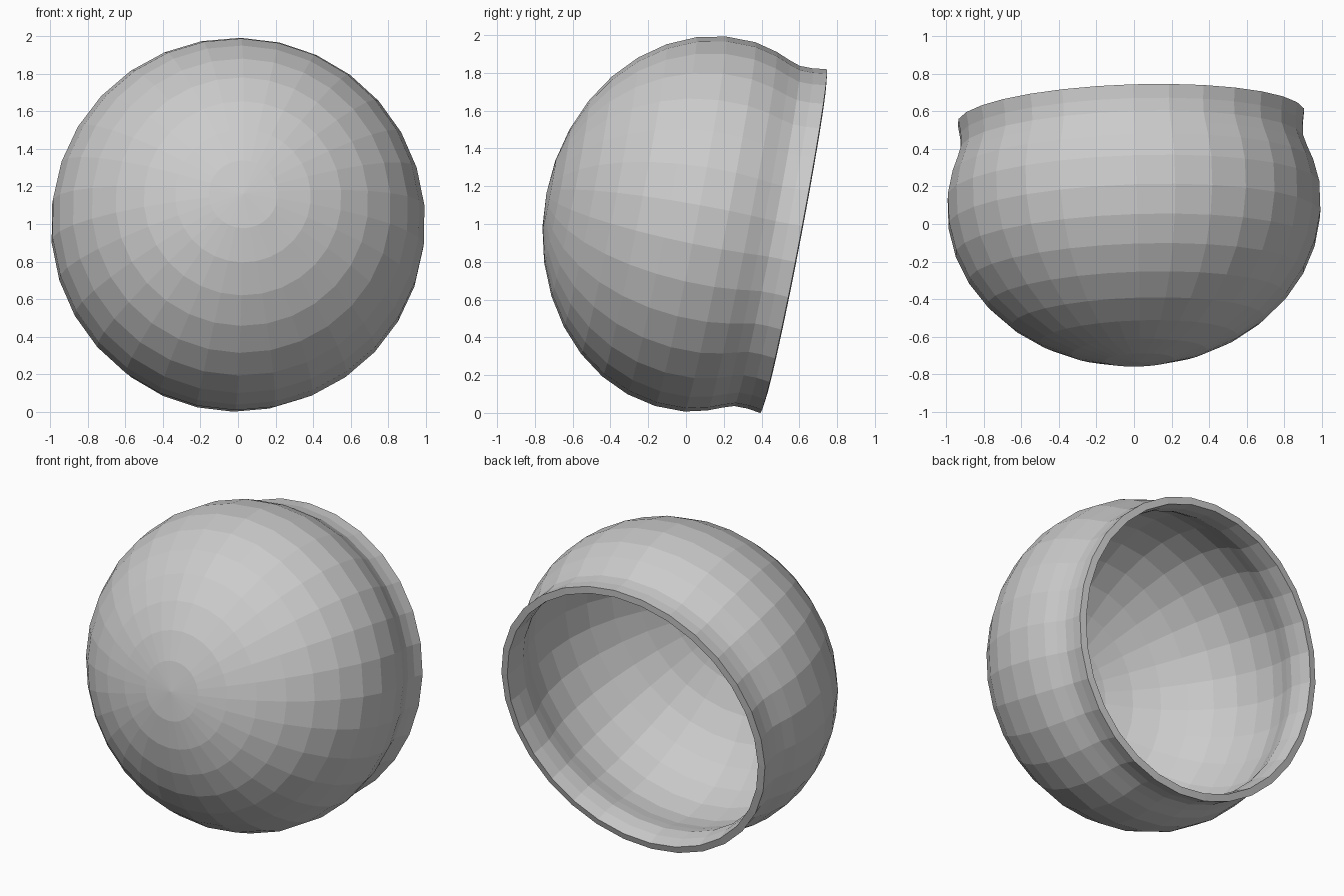
import bpy, bmesh, math
from mathutils import Matrix, Vector

cube = bpy.data.objects.get("Cube")
if cube:
    bpy.data.objects.remove(cube, do_unlink=True)

SEGMENTS = 30
DEPTH = 0.855      # closed end, measured from the widest ring
STEP = 10.6        # degrees between dome rings

grey = bpy.data.materials.new("plain grey")
grey.use_nodes = True
colour = (0.6, 0.6, 0.6, 1)
grey.diffuse_color = colour
grey.node_tree.nodes["Principled BSDF"].inputs["Base Color"].default_value = colour

# Profile as (radius, distance along axis): flattened dome, then neck and lip
profile = [(math.sin(math.radians(STEP * i)), -DEPTH * math.cos(math.radians(STEP * i)))
           for i in range(10)]
profile += [(0.967, 0.20), (0.937, 0.275), (0.917, 0.335), (0.917, 0.405), (0.927, 0.478)]

# Revolve the profile around z
bm = bmesh.new()
verts = [bm.verts.new((r, 0, a)) for r, a in profile]
edges = [bm.edges.new(pair) for pair in zip(verts, verts[1:])]
bmesh.ops.spin(bm, geom=verts + edges, cent=(0, 0, 0), axis=(0, 0, 1),
               angle=math.tau, steps=SEGMENTS, use_merge=True)
bmesh.ops.remove_doubles(bm, verts=bm.verts, dist=0.0005)
bmesh.ops.recalc_face_normals(bm, faces=bm.faces)
if sum((f.normal.dot(f.calc_center_median()) for f in bm.faces)) < 0:
    bmesh.ops.reverse_faces(bm, faces=bm.faces)

# Lay the open end towards the back, tipped down, with slight yaw and roll
axis = Vector((-0.033, 0.982, -0.189)).normalized()
side = Vector((math.cos(0.034), math.sin(0.034), 0))
side = (side - axis * side.dot(axis)).normalized()
up = axis.cross(side)
frame = Matrix((side, up, axis)).transposed().to_4x4()
roll = Matrix.Rotation(math.radians(7), 4, 'Z')
bmesh.ops.transform(bm, matrix=Matrix.Translation((0, 0.1, 1.0)) @ frame @ roll,
                    verts=bm.verts)

mesh = bpy.data.meshes.new("round_bowl")
bm.to_mesh(mesh)
bm.free()
mesh.materials.append(grey)
bowl = bpy.data.objects.new("round_bowl", mesh)
bpy.context.collection.objects.link(bowl)

# Wall thickness, grown inwards
wall = bowl.modifiers.new("wall", 'SOLIDIFY')
wall.thickness = 0.045
wall.offset = -1
wall.use_even_offset = True
